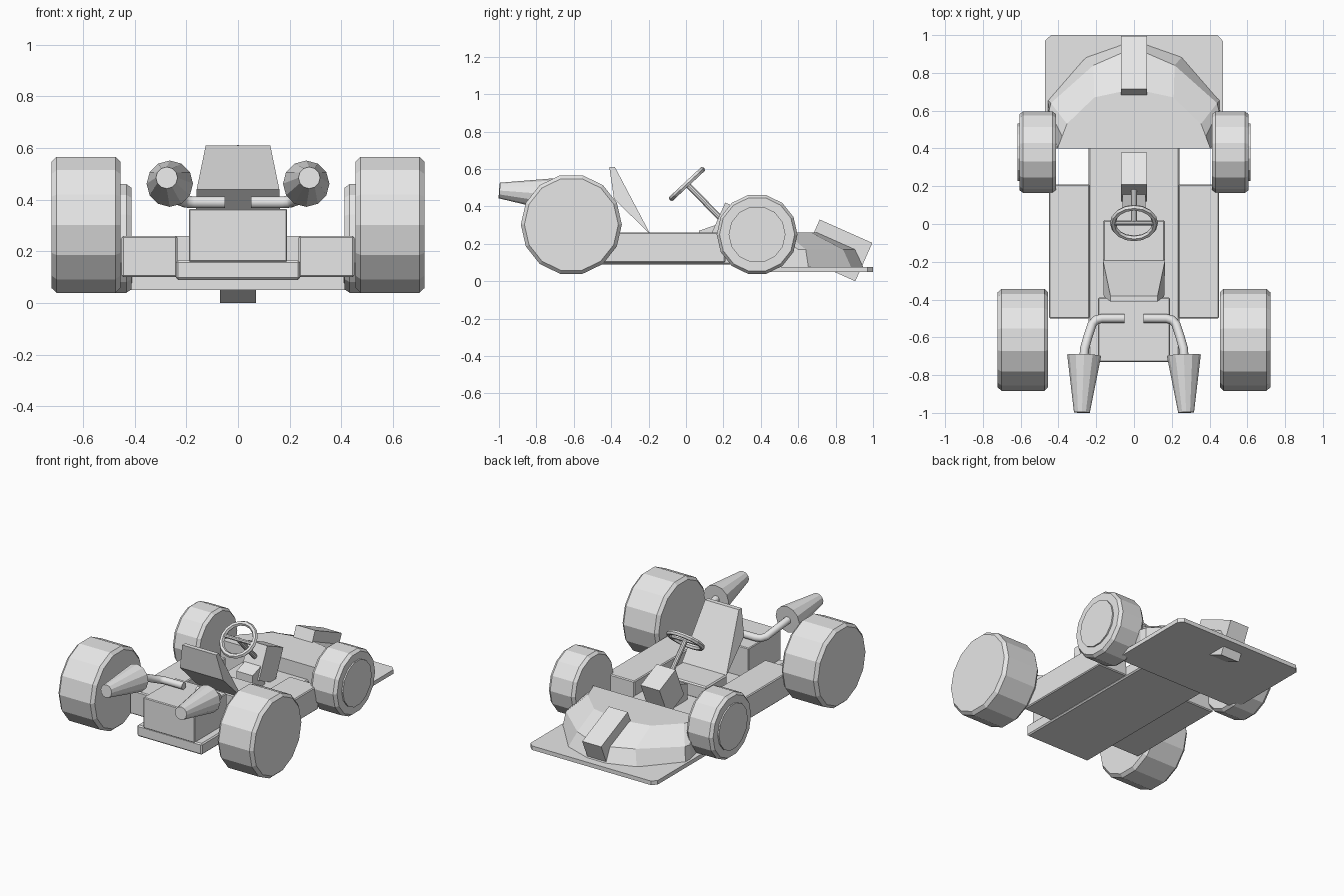
import bpy, bmesh, math
from mathutils import Vector, Matrix

if "Cube" in bpy.data.objects:
    bpy.data.objects.remove(bpy.data.objects["Cube"])

grey = bpy.data.materials.new("light_grey")
grey.diffuse_color = (0.8, 0.8, 0.8, 1)
grey.use_nodes = True
grey.node_tree.nodes["Principled BSDF"].inputs["Base Color"].default_value = grey.diffuse_color


def finish(name, bm, bevel=0.0):
    bmesh.ops.recalc_face_normals(bm, faces=bm.faces)
    me = bpy.data.meshes.new(name)
    bm.to_mesh(me)
    bm.free()
    me.materials.append(grey)
    ob = bpy.data.objects.new(name, me)
    bpy.context.collection.objects.link(ob)
    if bevel:
        m = ob.modifiers.new("bevel", 'BEVEL')
        m.width = bevel
        m.segments = 1
        m.limit_method = 'ANGLE'
        m.angle_limit = math.radians(40)
    return ob


def box(name, x, y, z, bevel=0.0, tilt=0.0):
    """Box from (min, max) ranges, tilted about its own centre on the x axis."""
    bm = bmesh.new()
    c = Vector([(r[0] + r[1]) / 2 for r in (x, y, z)])
    s = [r[1] - r[0] for r in (x, y, z)]
    mat = Matrix.Translation(c) @ Matrix.Rotation(tilt, 4, 'X') @ Matrix.Diagonal((*s, 1))
    bmesh.ops.create_cube(bm, size=1, matrix=mat)
    return finish(name, bm, bevel)


def loft(name, rings, bevel=0.0):
    """Skin closed rings of equal length and cap both ends."""
    bm = bmesh.new()
    rows = [[bm.verts.new(p) for p in r] for r in rings]
    n = len(rows[0])
    for a, b in zip(rows, rows[1:]):
        for i in range(n):
            j = (i + 1) % n
            bm.faces.new((a[i], a[j], b[j], b[i]))
    bm.faces.new(rows[0])
    bm.faces.new(rows[-1])
    return finish(name, bm, bevel)


def tube(name, path, radii, sides, spin=0.0):
    """Round section swept along a path, one radius per point."""
    pts = [Vector(p) for p in path]
    rings = []
    for i, p in enumerate(pts):
        d = (pts[min(i + 1, len(pts) - 1)] - pts[max(i - 1, 0)]).normalized()
        ref = Vector((0, 0, 1)) if abs(d.z) < 0.9 else Vector((1, 0, 0))
        u = d.cross(ref).normalized()
        v = u.cross(d)
        rings.append([p + radii[i] * (u * math.cos(a) + v * math.sin(a))
                      for a in (spin + k * math.tau / sides for k in range(sides))])
    return loft(name, rings)


# floor, side pods and engine
box("floor", (-.24, .24), (-.725, .45), (.09, .165), .008)
for s, side in ((-1, "left"), (1, "right")):
    x = sorted((s * .235, s * .45))
    box(f"side_pod_{side}", x, (-.5, .21), (.1, .26), .006)
box("engine", (-.19, .19), (-.73, -.39), (.16, .365), .005)

# front plate with clipped front corners
plate = [(-.47, .4), (.47, .4), (.47, .97), (.44, 1), (-.44, 1), (-.47, .97)]
loft("front_plate", [[(x, y, z) for x, y in plate] for z in (.05, .077)])

# nose fairing in three levels
levels = [
    (.07, [(.41, .4), (.455, .6), (.455, .655), (.255, .885), (.07, .95)]),
    (.17, [(.41, .4), (.45, .6), (.44, .64), (.215, .84), (.07, .903)]),
    (.26, [(.405, .4), (.38, .465), (.355, .53), (.21, .67), (.07, .7)]),
]
loft("nose", [[(x, y, z) for x, y in half] + [(-x, y, z) for x, y in reversed(half)]
              for z, half in levels])

# tilted nose box and pedal box
tilt = math.radians(-24)
box("nose_box", (-.07, .07), (.656, .964), (.053, .277), 0, tilt)
box("pedal_box", (-.07, .07), (.157, .343), (.172, .392), 0, tilt)
wedge = [(.17, .305), (.07, .27), (.07, .16), (.2, .16)]
loft("pedal_foot", [[(x, y, z) for y, z in wedge] for x in (-.06, .06)])

# seat base and wedge-shaped seat back
box("seat_base", (-.165, .165), (-.2, .02), (.16, .255), .008)
back = [(-.41, .61, .125), (-.38, .61, .125), (-.19, .25, .165), (-.385, .44, .16)]
loft("seat_back", [[(s * w, y, z) for y, z, w in back] for s in (-1, 1)])

# wheels: bevelled drums with fourteen sides
def wheel(name, s, x0, x1, y, z, r):
    xs = [s * x for x in (x0, x0 + .02, x1 - .02, x1)]
    tube(name, [(x, y, z) for x in xs], [r * .93, r, r, r * .93], 14)


for s, side in ((-1, "left"), (1, "right")):
    wheel(f"rear_wheel_{side}", s, .455, .722, -.613, .303, .27)
    wheel(f"front_wheel_{side}", s, .412, .607, .38, .25, .216)
    tube(f"front_hub_{side}", [(s * x, .38, .25) for x in (.58, .616)], [.152, .152], 14)

    # exhaust pipe and cone
    pipe = [(.05, -.5, .39), (.17, -.5, .39), (.2, -.507, .392), (.222, -.53, .4),
            (.245, -.6, .43), (.262, -.66, .452), (.265, -.71, .46)]
    p = tube(f"exhaust_pipe_{side}", [(s * x, y, z) for x, y, z in pipe], [.024] * 7, 10)
    for f in p.data.polygons:
        f.use_smooth = len(f.vertices) == 4
    tube(f"exhaust_cone_{side}", [(s * .264, -.695, .462), (s * .276, -.998, .485)],
         [.09, .042], 12)

# steering wheel: ring, cross bar and column
hub = Vector((0, .005, .52))
rot = Matrix.Translation(hub) @ Matrix.Rotation(math.radians(43), 4, 'X')
bm = bmesh.new()
N, M = 16, 6
vs = [[bm.verts.new(rot @ Vector(((.111 + .016 * math.cos(b)) * math.cos(a),
                                  (.111 + .016 * math.cos(b)) * math.sin(a),
                                  .016 * math.sin(b))))
       for b in (k * math.tau / M for k in range(M))]
      for a in (k * math.tau / N for k in range(N))]
for i in range(N):
    for j in range(M):
        i2, j2 = (i + 1) % N, (j + 1) % M
        bm.faces.new((vs[i][j], vs[i2][j], vs[i2][j2], vs[i][j2]))
finish("steering_wheel", bm)
tube("steering_bar", [hub + Vector((x, 0, 0)) for x in (-.105, .105)], [.012, .012], 8)
tube("steering_column", [hub, (0, .21, .31)], [.016, .016], 10)
